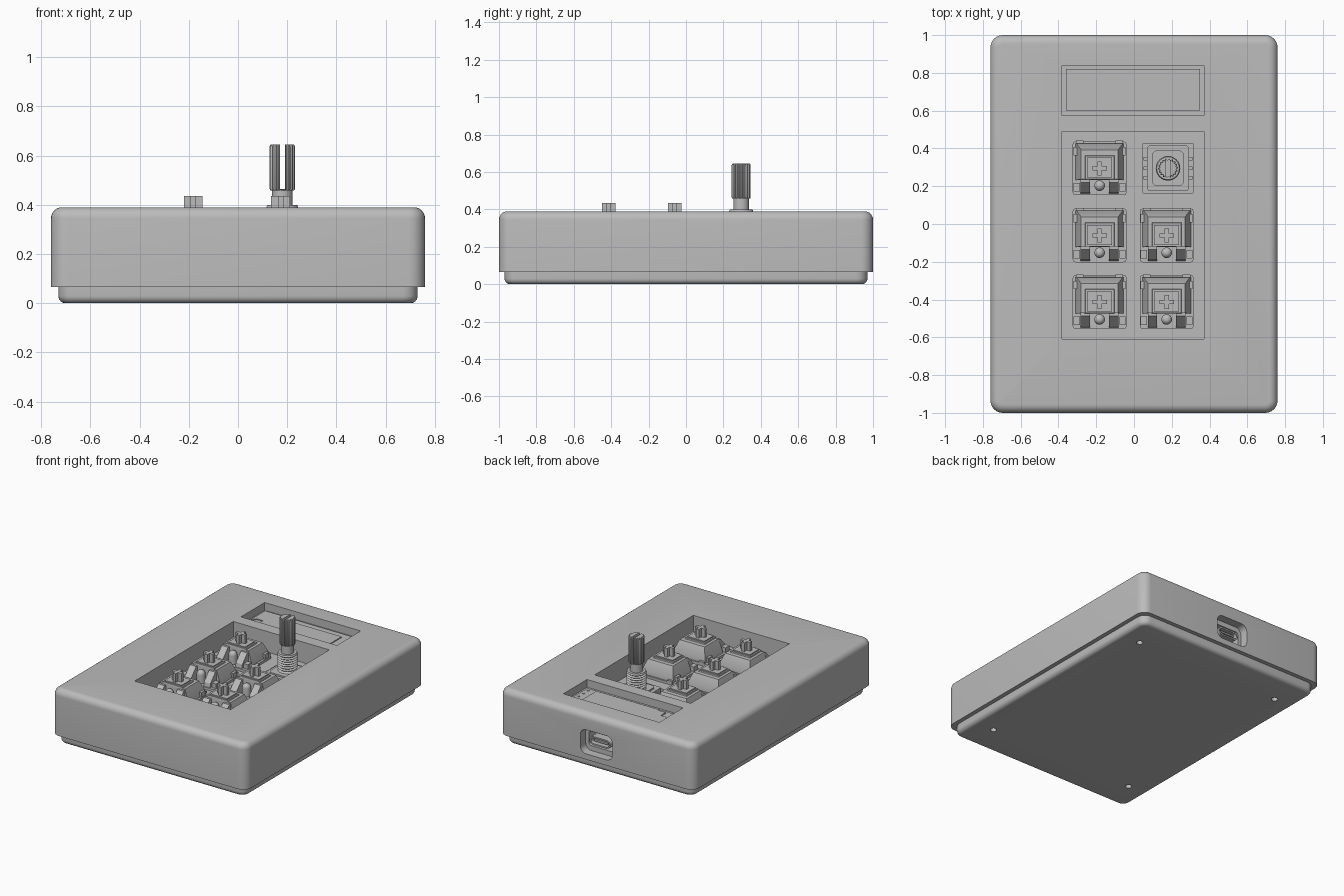
import bpy, bmesh, math
from mathutils import Matrix

cube = bpy.data.objects.get("Cube")
if cube:
    bpy.data.objects.remove(cube, do_unlink=True)

grey = bpy.data.materials.new("plain grey")
grey.use_nodes = True
COLOR = (0.5, 0.5, 0.5, 1)
grey.diffuse_color = COLOR
grey.node_tree.nodes["Principled BSDF"].inputs["Base Color"].default_value = COLOR


# Cross-section rings
def rect(x0, x1, y0, y1, z):
    return [(x0, y0, z), (x1, y0, z), (x1, y1, z), (x0, y1, z)]


def circle(r, z, n=32, x=0, y=0):
    return [(x + r * math.cos(math.tau * i / n), y + r * math.sin(math.tau * i / n), z)
            for i in range(n)]


def round_rect(w, d, r, z, steps=6):
    ring = []
    for k, (sx, sy) in enumerate(((1, 1), (-1, 1), (-1, -1), (1, -1))):
        for i in range(steps + 1):
            a = math.pi / 2 * (k + i / steps)
            ring.append((sx * (w / 2 - r) + r * math.cos(a),
                         sy * (d / 2 - r) + r * math.sin(a), z))
    return ring


# Solid builders
def loft(bm, rings):
    rows = [[bm.verts.new(p) for p in ring] for ring in rings]
    n = len(rows[0])
    for lo, hi in zip(rows, rows[1:]):
        for i in range(n):
            j = (i + 1) % n
            bm.faces.new((lo[i], lo[j], hi[j], hi[i]))
    bm.faces.new(rows[0][::-1])
    bm.faces.new(rows[-1])


def box(bm, x0, x1, y0, y1, z0, z1):
    loft(bm, [rect(x0, x1, y0, y1, z0), rect(x0, x1, y0, y1, z1)])


def cylinder(bm, r, z0, z1, n=32, x=0, y=0):
    loft(bm, [circle(r, z0, n, x, y), circle(r, z1, n, x, y)])


def finish(bm, name, loc=(0, 0, 0), rot=None):
    bmesh.ops.recalc_face_normals(bm, faces=bm.faces)
    mesh = bpy.data.meshes.new(name)
    bm.to_mesh(mesh)
    bm.free()
    if rot:
        mesh.transform(rot)
    mesh.materials.append(grey)
    return place(mesh, name, loc)


def place(mesh, name, loc):
    ob = bpy.data.objects.new(name, mesh)
    ob.location = loc
    bpy.context.collection.objects.link(ob)
    return ob


def activate(ob):
    bpy.ops.object.select_all(action='DESELECT')
    ob.select_set(True)
    bpy.context.view_layer.objects.active = ob


def cut(target, cutter):
    mod = target.modifiers.new("cut", 'BOOLEAN')
    mod.operation = 'DIFFERENCE'
    mod.solver = 'EXACT'
    mod.object = cutter
    activate(target)
    bpy.ops.object.modifier_apply(modifier=mod.name)
    bpy.data.objects.remove(cutter, do_unlink=True)


def shell(name, w, d, corner, z_flat, z_round, radius):
    """Rounded slab from a flat end to an end with a rolled edge."""
    rings = [round_rect(w, d, corner, z_flat)]
    sign = 1 if z_round > z_flat else -1
    for i in range(7):
        a = math.pi / 2 * i / 6
        inset = radius * (1 - math.cos(a))
        z = z_round - sign * radius * (1 - math.sin(a))
        rings.append(round_rect(w - 2 * inset, d - 2 * inset, corner - inset, z))
    bm = bmesh.new()
    loft(bm, rings)
    return finish(bm, name)


def box_object(name, *size):
    bm = bmesh.new()
    box(bm, *size)
    return finish(bm, name)


# Case and base
case = shell("upper_case", 1.52, 2, 0.065, 0.065, 0.39, 0.045)
cut(case, box_object("key_cutter", -0.38, 0.37, -0.61, 0.49, 0.13, 0.5))
cut(case, box_object("display_cutter", -0.38, 0.37, 0.575, 0.84, 0.335, 0.5))

# Rear port pocket, then a smaller opening behind it
to_back = Matrix.Rotation(math.pi / 2, 4, 'X')
for w, h, r, y in ((0.25, 0.17, 0.045, 0.94), (0.2, 0.1, 0.02, 0.85)):
    bm = bmesh.new()
    loft(bm, [round_rect(w, h, r, -1.05), round_rect(w, h, r, -y)])
    cut(case, finish(bm, "port_cutter", (0, 0, 0.19), to_back))

base = shell("base", 1.46, 1.94, 0.06, 0.07, 0, 0.03)
for x in (-0.577, 0.577):
    for y in (-0.745, 0.745):
        bm = bmesh.new()
        cylinder(bm, 0.021, -0.05, 0.05, 24, x, y)
        cut(base, finish(bm, "screw_cutter"))

# Port connector
bm = bmesh.new()
loft(bm, [round_rect(0.16, 0.06, 0.028, -0.96), round_rect(0.16, 0.06, 0.028, -0.84)])
port = finish(bm, "port_connector", (0, 0, 0.19), to_back)
bm = bmesh.new()
loft(bm, [round_rect(0.14, 0.04, 0.019, -1), round_rect(0.14, 0.04, 0.019, -0.88)])
cut(port, finish(bm, "connector_cutter", (0, 0, 0.19), to_back))
box_object("connector_tongue", -0.055, 0.055, 0.87, 0.95, 0.184, 0.196)

# Switch plate
ENC = (0.18, 0.295)
plate = box_object("switch_plate", -0.38, 0.37, -0.61, 0.49, 0.217, 0.245)
cut(plate, box_object("encoder_hole_cutter", ENC[0] - 0.132, ENC[0] + 0.132,
                      ENC[1] - 0.132, ENC[1] + 0.132, 0.2, 0.3))

# Display module
bm = bmesh.new()
box(bm, -0.36, 0.35, 0.6, 0.82, 0.33, 0.343)
finish(bm, "display_board")
outline = [(-0.355, 0.64), (-0.33, 0.68), (-0.28, 0.68), (-0.28, 0.625), (-0.22, 0.625),
           (-0.22, 0.613), (0.27, 0.613), (0.27, 0.77), (-0.185, 0.77), (-0.185, 0.81),
           (-0.355, 0.81)]
bm = bmesh.new()
loft(bm, [[(x, y, z) for x, y in outline] for z in (0.34, 0.35)])
finish(bm, "display_glass")
bm = bmesh.new()
for i in range(4):
    cylinder(bm, 0.008, 0.34, 0.347, 16, 0.325, 0.625 + 0.053 * i)
finish(bm, "display_pins")


# Key switch, shared by five objects
bm = bmesh.new()
box(bm, -0.13, 0.13, -0.13, 0.13, 0.14, 0.25)
loft(bm, [round_rect(0.285, 0.285, 0.015, 0.245, 2), round_rect(0.285, 0.285, 0.015, 0.262, 2)])
loft(bm, [rect(-0.128, 0.128, -0.062, 0.132, 0.26), rect(-0.122, 0.122, -0.062, 0.13, 0.29),
          rect(-0.098, 0.098, -0.058, 0.098, 0.358)])
loft(bm, [rect(-0.08, 0.08, -0.06, 0.07, 0.35), rect(-0.076, 0.076, -0.058, 0.066, 0.366)])
box(bm, -0.066, 0.066, -0.05, 0.056, 0.35, 0.374)
box(bm, -0.038, 0.038, -0.011, 0.011, 0.37, 0.435)
box(bm, -0.011, 0.011, -0.037, 0.037, 0.37, 0.435)
for s in (-1, 1):
    # Front pillars beside the lamp, side clips and rear bumps
    x0, x1 = sorted((s * 0.05, s * 0.1))
    loft(bm, [rect(x0, x1, -0.135, -0.05, 0.26), rect(x0, x1, -0.13, -0.05, 0.29),
              rect(x0, x1, -0.075, -0.05, 0.35)])
    x0, x1 = sorted((s * 0.105, s * 0.138))
    for y in (-0.1, 0.09):
        box(bm, x0, x1, y - 0.022, y + 0.022, 0.25, 0.295)
    x0, x1 = sorted((s * 0.085, s * 0.125))
    box(bm, x0, x1, 0.12, 0.146, 0.25, 0.275)
switch_mesh = finish(bm, "switch_1", (-0.182, 0.295, 0)).data
spots = [(-0.182, -0.06), (-0.182, -0.413), (0.173, -0.06), (0.173, -0.413)]
for n, (x, y) in enumerate(spots, 2):
    place(switch_mesh, f"switch_{n}", (x, y, 0))

# Small domed lamp in front of each switch
bm = bmesh.new()
arc = [math.pi / 2 * i / 6 for i in range(6)]
loft(bm, [circle(0.028, 0.25, 20)]
     + [circle(0.028 * math.cos(a), 0.32 + 0.028 * math.sin(a), 20) for a in arc])
lamp_mesh = finish(bm, "lamp_1", (-0.182, 0.203, 0)).data
for n, (x, y) in enumerate(spots, 2):
    place(lamp_mesh, f"lamp_{n}", (x, y - 0.092, 0))

# Rotary encoder: body, threaded bushing, shaft and splined tip
bm = bmesh.new()
loft(bm, [round_rect(0.22, 0.24, 0.015, 0.14), round_rect(0.22, 0.24, 0.015, 0.262)])
loft(bm, [round_rect(0.17, 0.19, 0.03, 0.26), round_rect(0.17, 0.19, 0.03, 0.273)])
for s in (-1, 1):
    for y in (-0.05, 0, 0.05):
        x0, x1 = sorted((s * 0.1, s * 0.13))
        box(bm, x0, x1, y - 0.01, y + 0.01, 0.2, 0.25)
finish(bm, "encoder_body", (*ENC, 0))

bm = bmesh.new()
rings = [circle(0.065, 0.27)]
for i in range(7):
    z = 0.285 + 0.016 * i
    rings += [circle(0.054, z), circle(0.065, z + 0.008)]
loft(bm, rings + [circle(0.06, 0.4)])
finish(bm, "encoder_bushing", (*ENC, 0))

bm = bmesh.new()
cylinder(bm, 0.042, 0.39, 0.465)
finish(bm, "encoder_shaft", (*ENC, 0))


def spline(scale, z, teeth=18):
    ring = []
    for i in range(teeth * 4):
        r = (0.052 if i % 4 < 2 else 0.046) * scale
        a = math.tau * i / (teeth * 4)
        ring.append((r * math.cos(a), r * math.sin(a), z))
    return ring


bm = bmesh.new()
loft(bm, [spline(0.92, 0.458), spline(1, 0.465), spline(1, 0.637), spline(0.92, 0.645)])
tip = finish(bm, "encoder_tip", (*ENC, 0))
cut(tip, box_object("slot_cutter", ENC[0] - 0.01, ENC[0] + 0.01,
                    ENC[1] - 0.1, ENC[1] + 0.1, 0.462, 0.7))

# Smooth rounded areas, keep edges crisp
for ob in list(bpy.context.collection.objects):
    if ob.type == 'MESH':
        activate(ob)
        bpy.ops.object.shade_smooth_by_angle(angle=math.radians(30))
